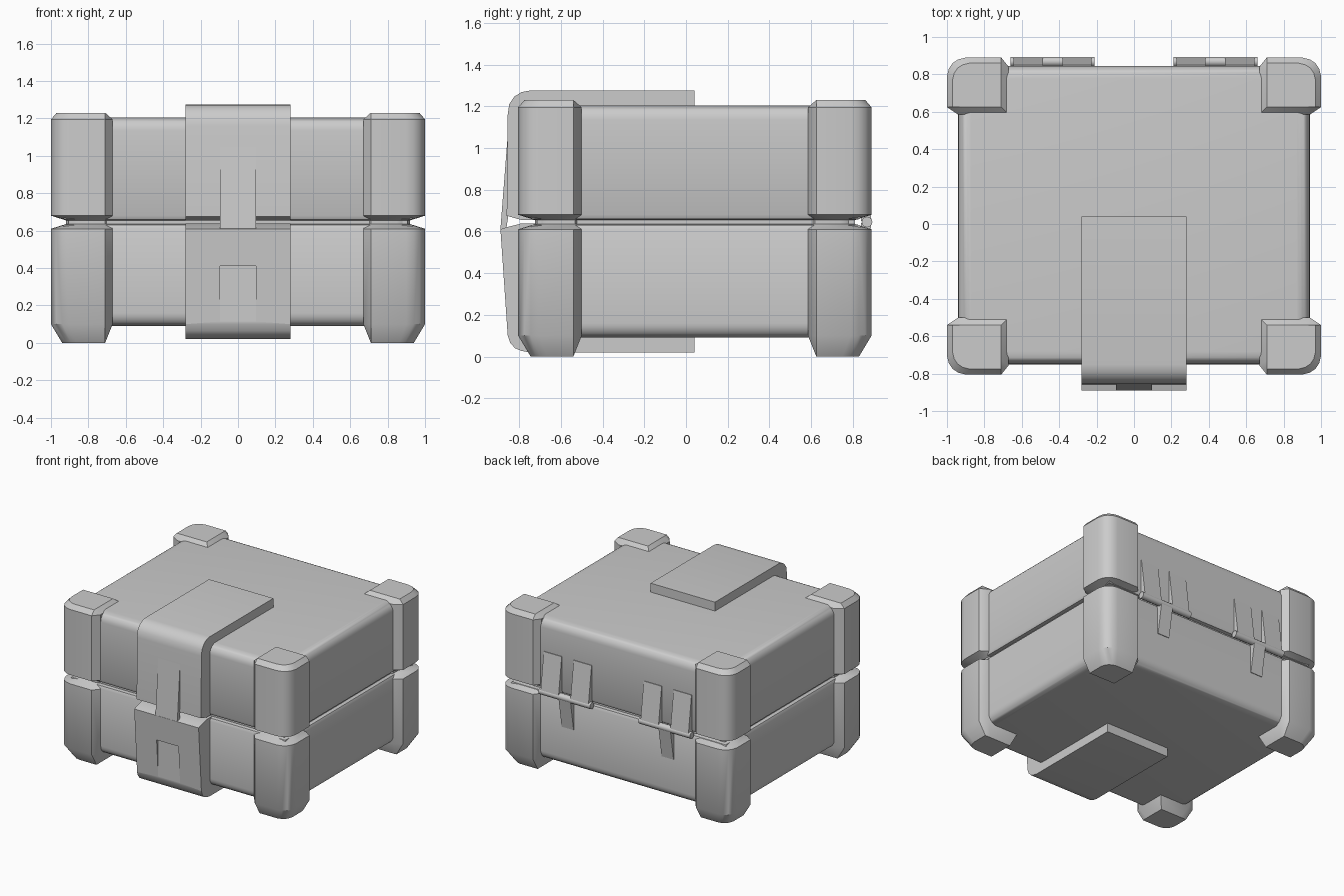
import bpy, bmesh, math
from mathutils import Vector

if "Cube" in bpy.data.objects:
    bpy.data.objects.remove(bpy.data.objects["Cube"], do_unlink=True)

grey = bpy.data.materials.new("plain grey")
grey.use_nodes = True
grey.diffuse_color = (0.6, 0.6, 0.6, 1)
grey.node_tree.nodes["Principled BSDF"].inputs["Base Color"].default_value = (0.6, 0.6, 0.6, 1)


def finish(name, bm, angle=35):
    bmesh.ops.recalc_face_normals(bm, faces=bm.faces)
    mesh = bpy.data.meshes.new(name)
    bm.to_mesh(mesh)
    bm.free()
    mesh.materials.append(grey)
    obj = bpy.data.objects.new(name, mesh)
    bpy.context.collection.objects.link(obj)
    bpy.ops.object.select_all(action='DESELECT')
    obj.select_set(True)
    bpy.context.view_layer.objects.active = obj
    bpy.ops.object.shade_smooth_by_angle(angle=math.radians(angle))
    return obj


def loft(name, rings):
    """Skin a stack of closed rings and cap both ends."""
    bm = bmesh.new()
    loops = [[bm.verts.new(p) for p in ring] for ring in rings]
    n = len(loops[0])
    for a, b in zip(loops, loops[1:]):
        for i in range(n):
            j = (i + 1) % n
            bm.faces.new((a[i], a[j], b[j], b[i]))
    bm.faces.new(loops[0])
    bm.faces.new(loops[-1])
    return finish(name, bm)


def extrude_x(name, profile, x0, x1):
    """Extrude a (y, z) outline between two x positions."""
    return loft(name, [[(x, y, z) for y, z in profile] for x in (x0, x1)])


# Case body: rounded top and bottom edges with a groove at the lid seam
FRONT, BACK, HALF = -0.75, 0.845, 0.94
R = 0.07


def body_ring(inset, z):
    x, y0, y1 = HALF - inset, FRONT + inset, BACK - inset
    return [(-x, y0, z), (x, y0, z), (x, y1, z), (-x, y1, z)]


arc = [math.radians(a) for a in range(0, 91, 15)]
steps = [(R * (1 - math.sin(a)), 0.09 + R * (1 - math.cos(a))) for a in arc]
steps += [(0, 0.61), (0.01, 0.63), (0.035, 0.635), (0.035, 0.655), (0.01, 0.66), (0, 0.68)]
steps += [(R * (1 - math.cos(a)), 1.205 - R * (1 - math.sin(a))) for a in arc]
loft("case_body", [body_ring(i, z) for i, z in steps])

# Corner guards: plan outline measured inwards from the outer corner
PLAN = [(0.33, 0.05), (0.29, 0), (0.10, 0), (0.06, 0.01), (0.03, 0.03),
        (0.01, 0.06), (0, 0.10), (0, 0.265), (0.06, 0.305), (0.33, 0.305)]
LEVELS = [(0, 0.06, True), (0.1, 0, False), (0.61, 0, False), (0.635, 0.08, False),
          (0.655, 0.08, False), (0.68, 0, False), (1.195, 0, False), (1.23, 0.03, True)]


def guard_ring(side, outer_y, depth, z, inset, is_end):
    ring = []
    for u, v in PLAN:
        u, v = (inset + c * (1 - inset / 0.29) for c in (u, v))
        if is_end:
            u, v = min(u, 0.29), min(v, 0.265)
        ring.append((side * (1 - u), outer_y + depth * v, z))
    return ring


for side, lr in ((1, "left"), (-1, "right")):
    for outer_y, depth, fb in ((-0.805, 1, "front"), (0.89, -1, "back")):
        loft(f"{fb}_{lr}_corner_guard",
             [guard_ring(side, outer_y, depth, *level) for level in LEVELS])

# Front clasp: upper and lower straps wrapping onto the lid and the base
W, S = 0.28, 0.095
extrude_x("upper_clasp_strap", [
    (0.04, 1.275), (-0.75, 1.275), (-0.79, 1.268), (-0.825, 1.245), (-0.848, 1.21),
    (-0.855, 1.16), (-0.86, 0.675), (-0.79, 0.655), (-0.72, 0.655), (-0.72, 1.18), (0.04, 1.18)],
    -W, W)
lower = extrude_x("lower_clasp_strap", [
    (0.04, 0.02), (-0.75, 0.02), (-0.79, 0.027), (-0.82, 0.04), (-0.843, 0.065),
    (-0.855, 0.10), (-0.89, 0.61), (-0.86, 0.62), (-0.79, 0.638), (-0.72, 0.638),
    (-0.72, 0.12), (0.04, 0.12)], -W, W)

# Finger recess in the lower strap
cutter = extrude_x("recess_cutter", [(-1, 0.09), (-0.856, 0.09), (-0.856, 0.41), (-1, 0.41)], -S, S)
cutter.hide_render = True
cut = lower.modifiers.new("recess", 'BOOLEAN')
cut.operation = 'DIFFERENCE'
cut.solver = 'EXACT'
cut.object = cutter
bpy.context.view_layer.objects.active = lower
bpy.ops.object.modifier_apply(modifier=cut.name)
bpy.data.objects.remove(cutter, do_unlink=True)

# Latch tongue bridging the seam
extrude_x("latch_tongue", [(-0.852, 1.1), (-0.89, 0.611), (-0.862, 0.611), (-0.85, 0.69)], -S, S)

# Back hinges: pin with two upper leaves and one lower leaf
PIN_Y, PIN_Z, PIN_R = 0.868, 0.645, 0.026
UPPER = [(0.84, 0.65), (0.89, 0.65), (0.85, 0.95), (0.84, 0.95)]
LOWER = [(0.84, 0.64), (0.89, 0.64), (0.85, 0.40), (0.84, 0.40)]
for side, lr in ((1, "left"), (-1, "right")):
    centre = side * 0.435
    circle = [(PIN_Y + PIN_R * math.cos(k * math.tau / 12),
               PIN_Z + PIN_R * math.sin(k * math.tau / 12)) for k in range(12)]
    extrude_x(f"{lr}_hinge_pin", circle, centre - 0.225, centre + 0.225)
    for k, offset in enumerate((-0.13, 0.13)):
        mid = centre + offset
        extrude_x(f"{lr}_hinge_upper_leaf_{k + 1}", UPPER, mid - 0.078, mid + 0.078)
    extrude_x(f"{lr}_hinge_lower_leaf", LOWER, centre - 0.052, centre + 0.052)
